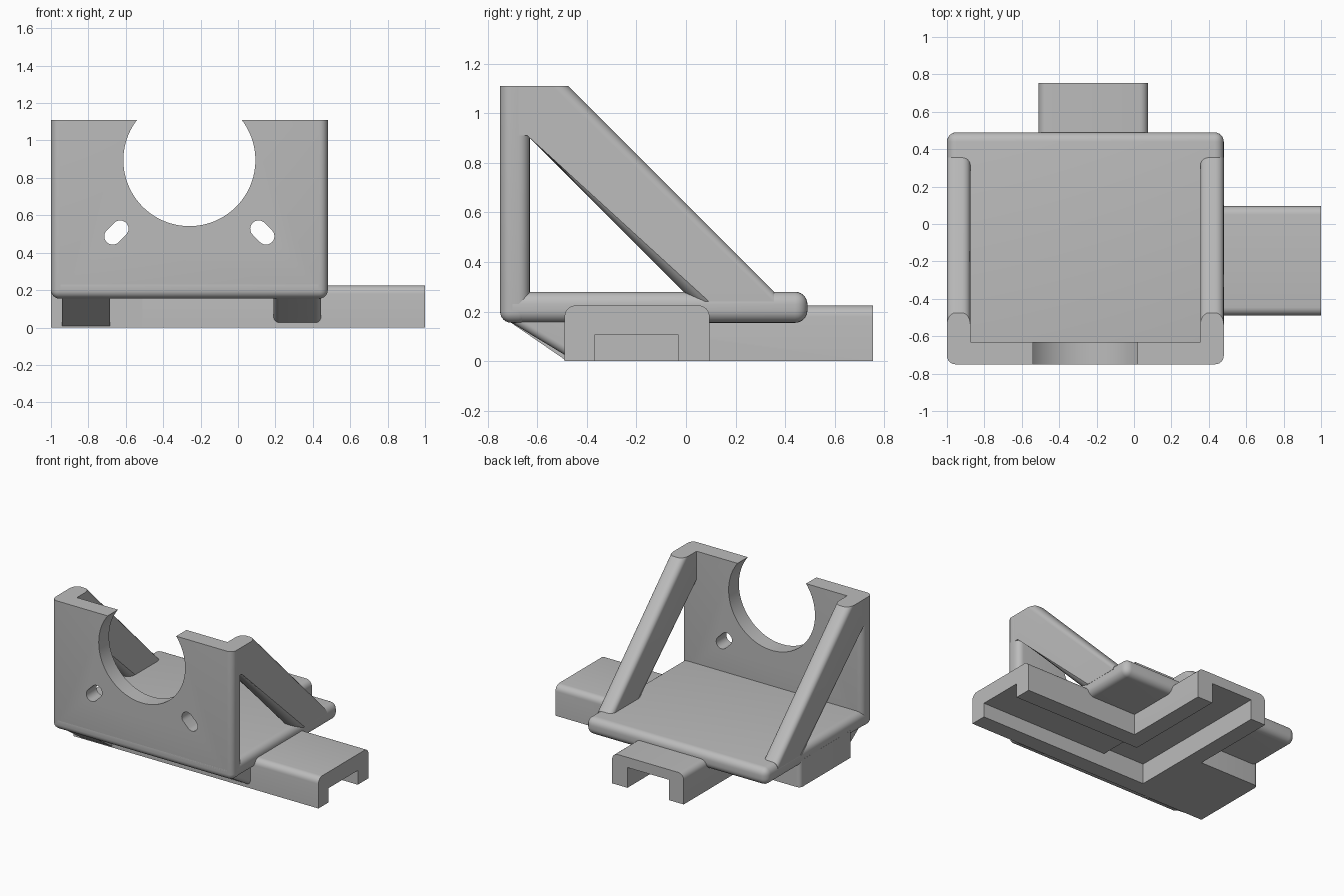
import bpy, bmesh, math
from mathutils import Vector

cube = bpy.data.objects.get("Cube")
if cube:
    bpy.data.objects.remove(cube, do_unlink=True)

grey = bpy.data.materials.new("light grey")
grey.use_nodes = True
grey.diffuse_color = (0.5, 0.5, 0.5, 1)
grey.node_tree.nodes["Principled BSDF"].inputs["Base Color"].default_value = (0.5, 0.5, 0.5, 1)


def prism(name, profile, lo, hi, axis="x", radius=0, pick=None):
    """Extrude a 2D profile along an axis; bevel edges chosen by pick(mid, dir)."""
    def place(p, t):
        return (t, p[0], p[1]) if axis == "x" else (p[0], t, p[1])
    bm = bmesh.new()
    face = bm.faces.new([bm.verts.new(place(p, lo)) for p in profile])
    geom = bmesh.ops.extrude_face_region(bm, geom=[face])["geom"]
    shift = Vector(place((0, 0), hi - lo))
    bmesh.ops.translate(bm, vec=shift, verts=[v for v in geom if isinstance(v, bmesh.types.BMVert)])
    bmesh.ops.recalc_face_normals(bm, faces=bm.faces)
    if radius:
        edges = [e for e in bm.edges
                 if pick((e.verts[0].co + e.verts[1].co) / 2,
                         (e.verts[1].co - e.verts[0].co).normalized())]
        bmesh.ops.bevel(bm, geom=edges, offset=radius, segments=6, profile=0.5, affect="EDGES")
    mesh = bpy.data.meshes.new(name)
    bm.to_mesh(mesh)
    bm.free()
    mesh.materials.append(grey)
    ob = bpy.data.objects.new(name, mesh)
    bpy.context.collection.objects.link(ob)
    return ob


def box(name, x, y, z, radius=0, pick=None):
    a, b = y
    c, d = z
    return prism(name, [(a, c), (b, c), (b, d), (a, d)], x[0], x[1], "x", radius, pick)


def activate(ob):
    bpy.ops.object.select_all(action="DESELECT")
    ob.select_set(True)
    bpy.context.view_layer.objects.active = ob


def cut(ob, cutters):
    for c in cutters:
        activate(ob)
        m = ob.modifiers.new("cut", "BOOLEAN")
        m.operation, m.object, m.solver = "DIFFERENCE", c, "EXACT"
        bpy.ops.object.modifier_apply(modifier=m.name)


def capsule(cx, cz, r, half, angle, n):
    """Outline of a slot, or of a circle when half is zero."""
    pts = []
    for end in (0, 1):
        for i in range(n + 1):
            a = math.pi * (i / n + end) - math.pi / 2
            u = r * math.cos(a) + (half if end == 0 else -half)
            v = r * math.sin(a)
            pts.append((cx + u * math.cos(angle) - v * math.sin(angle),
                        cz + u * math.sin(angle) + v * math.cos(angle)))
    return pts if half else pts[:n] + pts[n + 1:-1]


MID = -0.26
LEFT, RIGHT = -1.0, 0.48

# Base plate, rounded all round
parts = [box("base_plate", (LEFT, RIGHT), (-0.75, 0.49), (0.155, 0.28), 0.05, lambda m, d: True)]

# Upright front plate with a round cradle and two slanted slots
front = box("front_plate", (LEFT, RIGHT), (-0.75, -0.63), (0.155, 1.11), 0.045,
            lambda m, d: m.z < 1.1)
holes = [prism("cradle_cutter", capsule(MID, 0.895, 0.353, 0, 0, 48), -0.9, -0.5, "y")]
for s in (-1, 1):
    holes.append(prism("slot_cutter", capsule(MID + s * 0.39, 0.508, 0.045, 0.028, -s * math.pi / 4, 12),
                       -0.9, -0.5, "y"))
cut(front, holes)
parts.append(front)

# Diagonal side braces, rounded along their length
brace = [(-0.7, 1.11), (-0.475, 1.11), (0.355, 0.28), (0.355, 0.24),
         (0.03, 0.24), (-0.64, 0.91), (-0.7, 0.91)]
for name, x in (("right_brace", LEFT), ("left_brace", RIGHT - 0.125)):
    parts.append(prism(name, brace, x, x + 0.125, "x", 0.045,
                       lambda m, d: abs(d.y) > 0.5 and abs(d.z) > 0.5))

# Two channel arms meeting in a corner under the plate
side_arm = box("side_arm", (-0.51, 1.0), (-0.49, 0.095), (0, 0.225), 0.045,
               lambda m, d: abs(d.x) > 0.9 and m.z > 0.2)
back_arm = box("back_arm", (-0.51, 0.075), (-0.49, 0.755), (0, 0.225), 0.045,
               lambda m, d: abs(d.y) > 0.9 and m.z > 0.2)
channels = [box("side_channel_cutter", (-0.39, 1.1), (-0.37, -0.03), (-0.1, 0.105)),
            box("back_channel_cutter", (-0.39, -0.05), (-0.37, 0.9), (-0.1, 0.15))]
for arm in (side_arm, back_arm):
    cut(arm, channels)
    parts.append(arm)

# Solid block beside the arm corner
parts.append(box("corner_block", (LEFT, -0.51), (-0.49, 0.095), (0, 0.2), 0.03,
                 lambda m, d: abs(d.z) > 0.9 and m.x < -0.9 and m.y > 0))

# Sloped gussets under the front edge
for name, x, low, r in (("right_gusset", -0.94, 0.0, 0), ("left_gusset", 0.19, 0.02, 0.03)):
    parts.append(prism(name, [(-0.72, 0.165), (-0.48, low), (-0.48, 0.2), (-0.72, 0.2)],
                       x, x + 0.255, "x", r,
                       lambda m, d: abs(d.y) > 0.7 and m.z < 0.15))

for c in holes + channels:
    bpy.data.objects.remove(c, do_unlink=True)
for ob in parts:
    activate(ob)
    bpy.ops.object.shade_smooth_by_angle(angle=math.radians(30))
